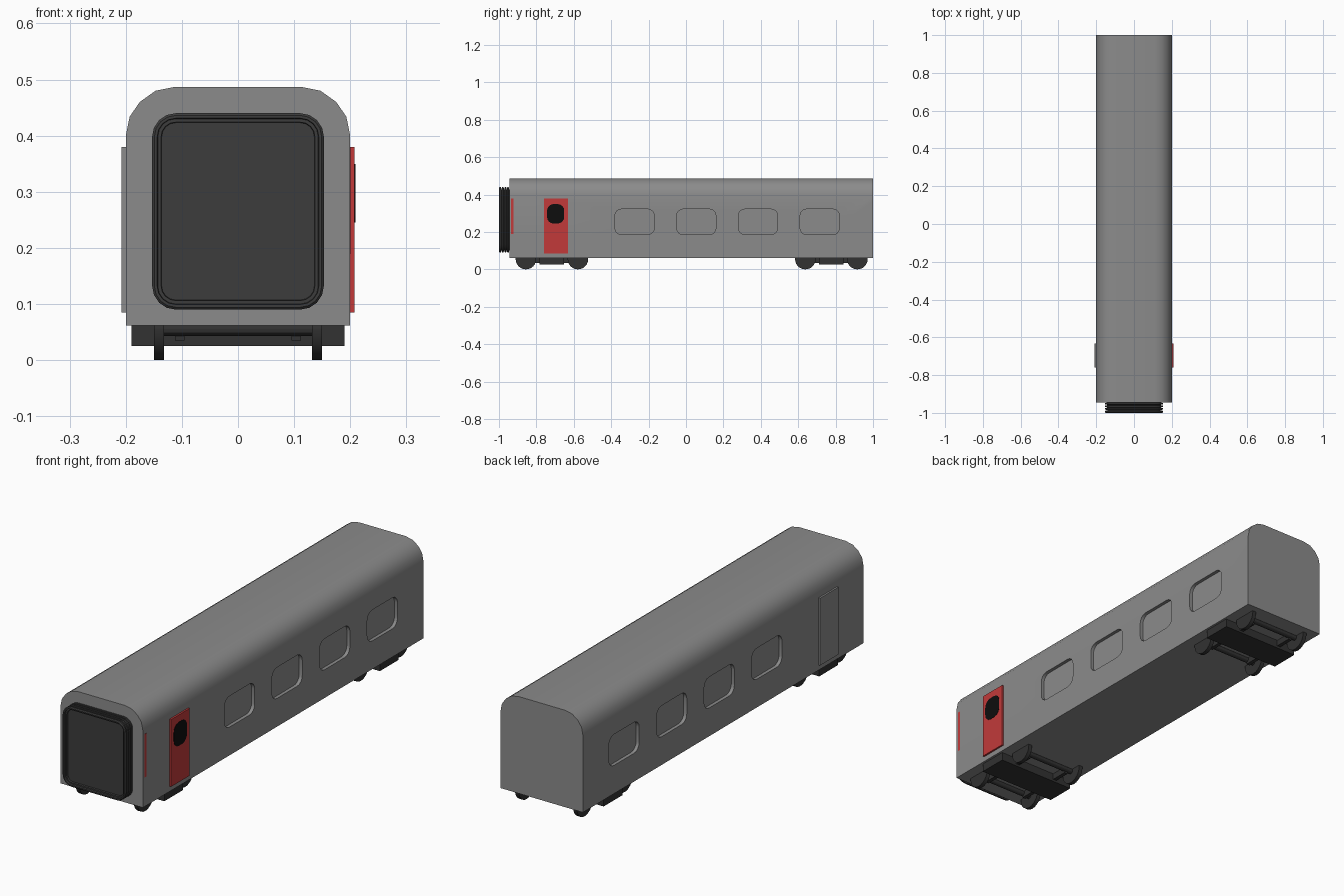
import bpy, bmesh, math
from mathutils import Vector

if "Cube" in bpy.data.objects:
    bpy.data.objects.remove(bpy.data.objects["Cube"])


def material(name, r, g, b):
    m = bpy.data.materials.new(name)
    m.diffuse_color = (r, g, b, 1)
    m.use_nodes = True
    m.node_tree.nodes["Principled BSDF"].inputs["Base Color"].default_value = m.diffuse_color
    return m


LIGHT = material("light_grey", 0.26, 0.26, 0.26)
ROOF = material("mid_grey", 0.14, 0.14, 0.14)
LOWER = material("lower_grey", 0.125, 0.125, 0.125)
END = material("end_grey", 0.19, 0.19, 0.19)
RED = material("red", 0.54, 0.042, 0.042)
GLASS = material("black_glass", 0.004, 0.004, 0.004)
RUBBER = material("dark_rubber", 0.045, 0.045, 0.045)
UNDER = material("undercarriage", 0.032, 0.032, 0.032)


def loft(name, rings, mat, angle=30):
    """Skin a list of equal-length 3D rings and cap both ends."""
    bm = bmesh.new()
    vs = [[bm.verts.new(p) for p in ring] for ring in rings]
    n = len(vs[0])
    for a, b in zip(vs, vs[1:]):
        for i in range(n):
            j = (i + 1) % n
            bm.faces.new((a[i], a[j], b[j], b[i]))
    bm.faces.new(vs[0])
    bm.faces.new(vs[-1])
    bmesh.ops.recalc_face_normals(bm, faces=bm.faces)
    me = bpy.data.meshes.new(name)
    bm.to_mesh(me)
    bm.free()
    me.materials.append(mat)
    smooth(me, angle)
    ob = bpy.data.objects.new(name, me)
    bpy.context.collection.objects.link(ob)
    return ob


def smooth(me, angle=30):
    me.shade_smooth()
    me.set_sharp_from_angle(angle=math.radians(angle))


def rounded(cu, cv, hu, hv, r, n=4):
    """Rounded rectangle outline in two dimensions."""
    pts = []
    for k, (su, sv) in enumerate(((1, 1), (-1, 1), (-1, -1), (1, -1))):
        for i in range(n + 1):
            a = math.pi / 2 * (k + i / n)
            pts.append((cu + su * (hu - r) + r * math.cos(a),
                        cv + sv * (hv - r) + r * math.sin(a)))
    return pts


def along_x(name, outline, x0, x1, mat, angle=30):
    return loft(name, [[(x, y, z) for y, z in outline] for x in (x0, x1)], mat, angle)


def box(name, x0, x1, y0, y1, z0, z1, mat):
    return along_x(name, [(y0, z0), (y1, z0), (y1, z1), (y0, z1)], x0, x1, mat)


# Car body: extruded cross-section
half = [(0.2, 0.062), (0.2, 0.40), (0.193, 0.434), (0.175, 0.460), (0.147, 0.480), (0.112, 0.487)]
section = half + [(-x, z) for x, z in reversed(half)]
body = loft("car_body", [[(x, y, z) for x, z in section] for y in (-0.945, 1.0)], LIGHT)

# Window recesses, cut on both sides
for i, y in enumerate((-0.275, 0.055, 0.385, 0.715)):
    for s in (-1, 1):
        cutter = along_x(f"window_cutter_{i}_{s}", rounded(y, 0.254, 0.105, 0.068, 0.035),
                         s * 0.185, s * 0.25, LIGHT)
        cutter.hide_render = True
        mod = body.modifiers.new("window", 'BOOLEAN')
        mod.operation = 'DIFFERENCE'
        mod.solver = 'EXACT'
        mod.object = cutter
bpy.context.view_layer.update()
baked = bpy.data.meshes.new_from_object(body.evaluated_get(bpy.context.evaluated_depsgraph_get()))
body.modifiers.clear()
for ob in [o for o in bpy.data.objects if "cutter" in o.name]:
    bpy.data.objects.remove(ob)

# Paint boundaries: straight waist stripe that rises towards the rear
STRIPE, WIDTH, RISE_Y, SLOPE = 0.180, 0.007, 0.735, 0.68
bm = bmesh.new()
bm.from_mesh(baked)
bmesh.ops.triangulate(bm, faces=bm.faces)


def split(co, no):
    bmesh.ops.bisect_plane(bm, geom=bm.verts[:] + bm.edges[:] + bm.faces[:],
                           plane_co=co, plane_no=no, dist=1e-5)


for z in (0.09, STRIPE, STRIPE + WIDTH, 0.434):
    split((0, 0, z), (0, 0, 1))
for z in (STRIPE, STRIPE + WIDTH):
    split((0, RISE_Y, z), (0, -SLOPE, 1))

palette = [LIGHT, ROOF, LOWER, END, RED, GLASS, UNDER]


def paint(f):
    c, n = f.calc_center_median(), f.normal
    if n.z < -0.9 and c.z < 0.07:
        return UNDER
    if n.y > 0.9 and c.y > 0.99:
        return END
    if n.y < -0.9 and c.y < -0.94:
        return LOWER if 0.09 < c.z < STRIPE else LIGHT
    if c.z > 0.434:
        return ROOF
    if c.x < 0.18:
        return LIGHT
    if c.x < 0.1995 and c.z < 0.39:          # right window recess
        if abs(n.x) > 0.9:
            return GLASS
        return RED if n.z > 0.5 or n.y < -0.5 else LIGHT
    h = c.z - max(0, c.y - RISE_Y) * SLOPE
    return LOWER if h < STRIPE else RED if h < STRIPE + WIDTH else LIGHT


bm.normal_update()
for f in bm.faces:
    f.material_index = palette.index(paint(f))
bm.to_mesh(baked)
bm.free()
baked.materials.clear()
for m in palette:
    baked.materials.append(m)
smooth(baked)
body.data = baked

# Red upright mark near the front of the right side
box("front_red_mark", 0.199, 0.201, -0.935, -0.922, 0.19, 0.38, RED)

# Doors on both sides; the right one is red with an oval window
box("right_door", 0.195, 0.208, -0.76, -0.632, 0.085, 0.38, RED)
box("left_door", -0.208, -0.195, -0.76, -0.632, 0.085, 0.38, LIGHT)
along_x("right_door_window", rounded(-0.697, 0.297, 0.046, 0.052, 0.035), 0.207, 0.209, GLASS)

# Gangway bellows: ribbed rings, then a recessed front panel
steps = [(-0.94, 0.012)]
for i in range(4):
    y = -0.945 - i * 0.01375
    steps += [(y, 0.012), (y - 0.003, 0), (y - 0.010, 0), (y - 0.0125, 0.012)]
steps[-1] = (-1.0, 0.004)
steps += [(-1.0, 0.009), (-0.992, 0.010), (-0.992, 0.016), (-0.984, 0.017)]
loft("gangway_bellows",
     [[(x, y, z) for x, z in rounded(0, 0.265, 0.153 - d, 0.175 - d, 0.042 - d)] for y, d in steps],
     RUBBER)

# Bogies: cross plate, inner rails, axles and four wheels each
for end, yc in (("front", -0.717), ("rear", 0.777)):
    box(f"{end}_bogie_plate", -0.19, 0.19, yc - 0.065, yc + 0.065, 0.025, 0.064, UNDER)
    for s, side in ((-1, "left"), (1, "right")):
        box(f"{end}_{side}_bogie_rail", s * 0.095, s * 0.112, yc - 0.14, yc + 0.14, 0.035, 0.064, UNDER)
        for d in (-0.139, 0.139):
            along_x(f"{end}_{side}_wheel", rounded(yc + d, 0.055, 0.055, 0.055, 0.0549, 6),
                    s * 0.132, s * 0.15, UNDER)
    for d in (-0.139, 0.139):
        along_x(f"{end}_axle", rounded(yc + d, 0.055, 0.012, 0.012, 0.0119, 3), -0.14, 0.14, UNDER)
